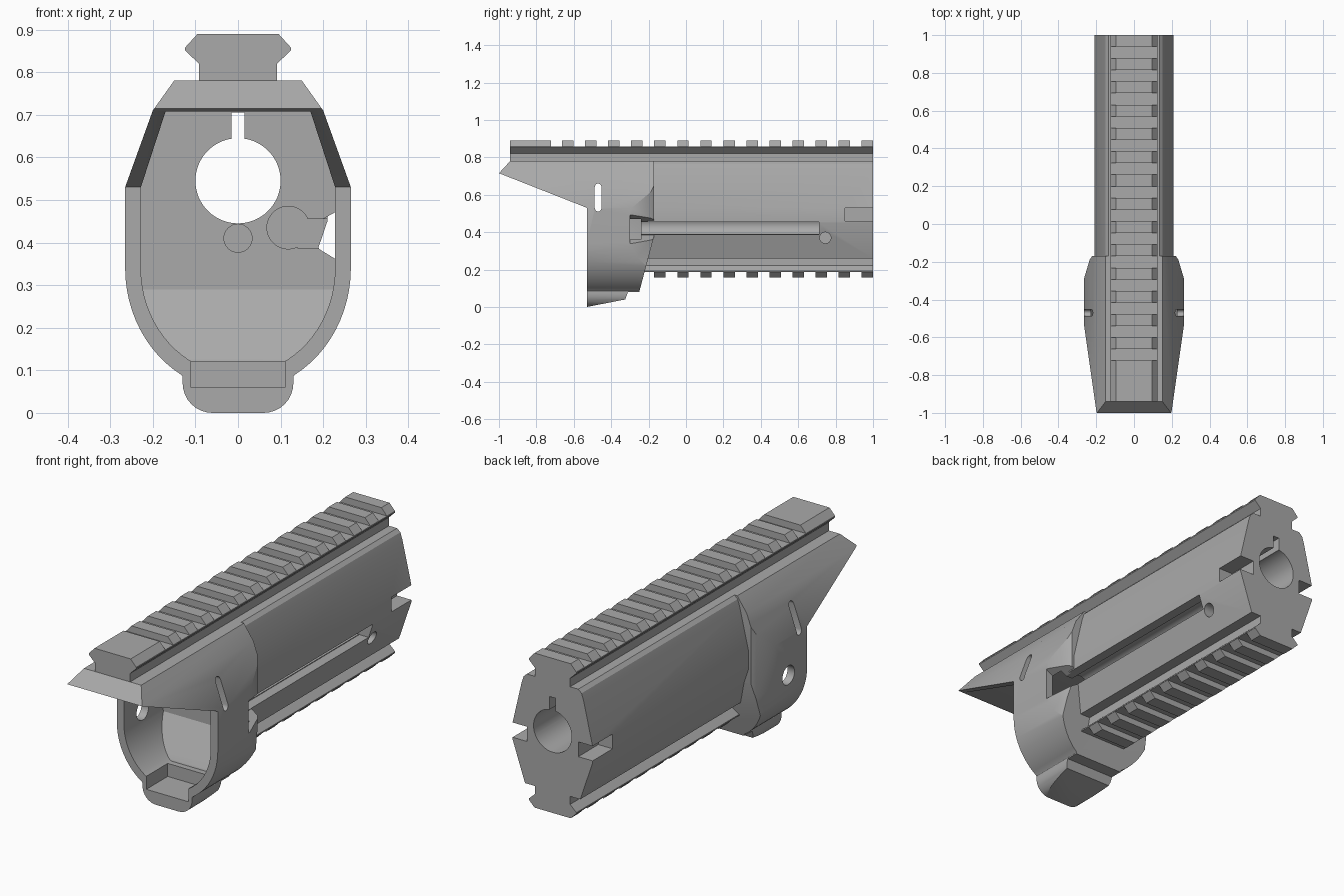
import bpy, bmesh, math

if "Cube" in bpy.data.objects:
    bpy.data.objects.remove(bpy.data.objects["Cube"])

metal = bpy.data.materials.new("grey")
metal.diffuse_color = (0.40, 0.40, 0.40, 1)
metal.use_nodes = True
metal.node_tree.nodes["Principled BSDF"].inputs["Base Color"].default_value = metal.diffuse_color


def prism(name, pts, a, b, axis="y"):
    """Extrude a closed 2D profile along an axis: y (x,z), x (y,z) or z (x,y)."""
    def place(p, t):
        return {"y": (p[0], t, p[1]), "x": (t, p[0], p[1]), "z": (p[0], p[1], t)}[axis]
    bm = bmesh.new()
    lo = [bm.verts.new(place(p, a)) for p in pts]
    hi = [bm.verts.new(place(p, b)) for p in pts]
    bm.faces.new(lo)
    bm.faces.new(hi[::-1])
    n = len(pts)
    for i in range(n):
        bm.faces.new((lo[i], hi[i], hi[(i + 1) % n], lo[(i + 1) % n]))
    bmesh.ops.recalc_face_normals(bm, faces=bm.faces)
    me = bpy.data.meshes.new(name)
    bm.to_mesh(me)
    bm.free()
    ob = bpy.data.objects.new(name, me)
    bpy.context.collection.objects.link(ob)
    me.materials.append(metal)
    return ob


def box(name, x0, x1, y0, y1, z0, z1):
    return prism(name, [(x0, z0), (x1, z0), (x1, z1), (x0, z1)], y0, y1)


def circle(cx, cy, r, n=40):
    return [(cx + r * math.cos(2 * math.pi * i / n), cy + r * math.sin(2 * math.pi * i / n)) for i in range(n)]


def sym(half):
    """Mirror a right-hand outline, listed top to bottom, into a closed profile."""
    return half + [(-x, z) for x, z in reversed(half)]


def arc(cx, cz, rx, rz, a0, a1, n):
    return [(cx + rx * math.cos(math.radians(a0 + (a1 - a0) * i / n)),
             cz + rz * math.sin(math.radians(a0 + (a1 - a0) * i / n))) for i in range(n + 1)]


def boolean(ob, cutter, op="DIFFERENCE"):
    m = ob.modifiers.new(op, "BOOLEAN")
    m.object, m.operation, m.solver = cutter, op, "EXACT"
    bpy.context.view_layer.objects.active = ob
    bpy.ops.object.modifier_apply(modifier=m.name)


def drop(*obs):
    for o in obs:
        bpy.data.objects.remove(o, do_unlink=True)


# Shroud with visor: front outline trimmed by side and plan outlines
outer = [(0.15, 0.78), (0.20, 0.71), (0.265, 0.53)]
outer += arc(0.0, 0.34, 0.265, 0.29, 0, -60, 12)
outer += [(0.13, 0.085)] + arc(0.06, 0.07, 0.07, 0.07, 0, -90, 8)
shroud = prism("shroud", sym(outer), -1.0, -0.17)
side = prism("side_trim", [(-1.0, 0.715), (-0.94, 0.78), (-0.9, 0.9), (-0.1, 0.9), (-0.17, 0.78),
                           (-0.17, 0.38), (-0.25, 0.08), (-0.31, 0.08), (-0.325, 0.04),
                           (-0.53, 0.0), (-0.53, 0.53)], -0.5, 0.5, "x")
plan = prism("plan_trim", [(-0.4, -1.2), (0.4, -1.2), (0.265, -0.29), (0.235, -0.19), (0.215, -0.16),
                           (-0.215, -0.16), (-0.235, -0.19), (-0.265, -0.29)], -0.2, 1.2, "z")
boolean(shroud, side, "INTERSECT")
boolean(shroud, plan, "INTERSECT")

# Front cavity with a sloped lower back wall
inner = [(0.17, 0.708), (0.228, 0.53)] + arc(0.0, 0.34, 0.228, 0.25, 0, -60, 12) + [(0.11, 0.122)]
cavity = prism("cavity", sym(inner), -1.2, -0.24)
cavity_side = prism("cavity_side", [(-1.3, 0.75), (-0.24, 0.75), (-0.24, 0.29), (-0.34, 0.13),
                                    (-0.36, 0.05), (-1.3, 0.05)], -0.5, 0.5, "x")
boolean(cavity, cavity_side, "INTERSECT")
boolean(shroud, cavity)
drop(side, plan, cavity, cavity_side)

# Latch recess in the floor, rounded side slots, left side hole
slot = arc(-0.47, 0.64, 0.018, 0.02, 0, 180, 8) + arc(-0.47, 0.53, 0.018, 0.02, 180, 360, 8)
cuts = [box("latch_recess", -0.11, 0.11, -0.6, -0.37, 0.06, 0.135),
        prism("side_slots", slot, -0.4, 0.4, "x"),
        prism("left_hole", circle(-0.39, 0.35, 0.045), -0.4, -0.15, "x"),
        prism("flared_opening", [(0.19, 0.45), (0.28, 0.50), (0.28, 0.33), (0.19, 0.385)], -0.3, -0.1)]
for c in cuts:
    boolean(shroud, c)
drop(*cuts)

# Long faceted body
body = prism("body", sym([(0.135, 0.78), (0.152, 0.765), (0.162, 0.735), (0.21, 0.53),
                          (0.21, 0.45), (0.145, 0.26)]), -0.205, 1.0)

# Bore, key slot, blind pin hole and side channel run through both parts
cuts = [prism("bore", circle(0, 0.545, 0.10, 64), -0.3, 1.1),
        box("key_slot", -0.015, 0.015, -0.3, 1.1, 0.6, 0.705),
        prism("pin_hole", circle(0, 0.41, 0.033, 32), -0.3, 0.1),
        prism("channel", circle(0.118, 0.435, 0.05), -0.3, 0.71),
        box("channel_opening", 0.14, 0.24, -0.29, 0.71, 0.387, 0.455)]
for c in cuts:
    boolean(shroud, c)
    boolean(body, c)
drop(*cuts)

# Rear side notches and cross hole
cuts = [box("notch_right", 0.135, 0.3, 0.85, 1.1, 0.46, 0.53),
        box("notch_left", -0.3, -0.135, 0.85, 1.1, 0.46, 0.53),
        prism("cross_hole", circle(0.745, 0.37, 0.03, 24), 0.08, 0.3, "x")]
for c in cuts:
    boolean(body, c)
drop(*cuts)

# Top and bottom rails: dovetail base plus evenly spaced teeth
PITCH, WIDTH = 0.1232, 0.061
top_base = sym([(0.125, 0.858), (0.125, 0.852), (0.092, 0.82), (0.092, 0.775)])
top_tooth = sym([(0.095, 0.89), (0.125, 0.857)])
low_base = sym([(0.092, 0.265), (0.092, 0.222), (0.125, 0.192), (0.125, 0.186)])
low_tooth = sym([(0.125, 0.187), (0.095, 0.157)])
prism("top_rail", top_base, -0.94, 1.0)
prism("bottom_rail", low_base, -0.23, 1.0)
prism("top_front_tooth", top_tooth, -0.94, -0.722)
for label, shape, count in (("top", top_tooth, 14), ("bottom", low_tooth, 10)):
    for k in range(count):
        y = 1.0 - k * PITCH
        prism(f"{label}_tooth_{k + 1}", shape, y - WIDTH, y)

# Smooth the curves, keep the edges crisp
for ob in bpy.context.scene.objects:
    ob.select_set(True)
bpy.context.view_layer.objects.active = shroud
bpy.ops.object.shade_smooth_by_angle(angle=math.radians(25))
